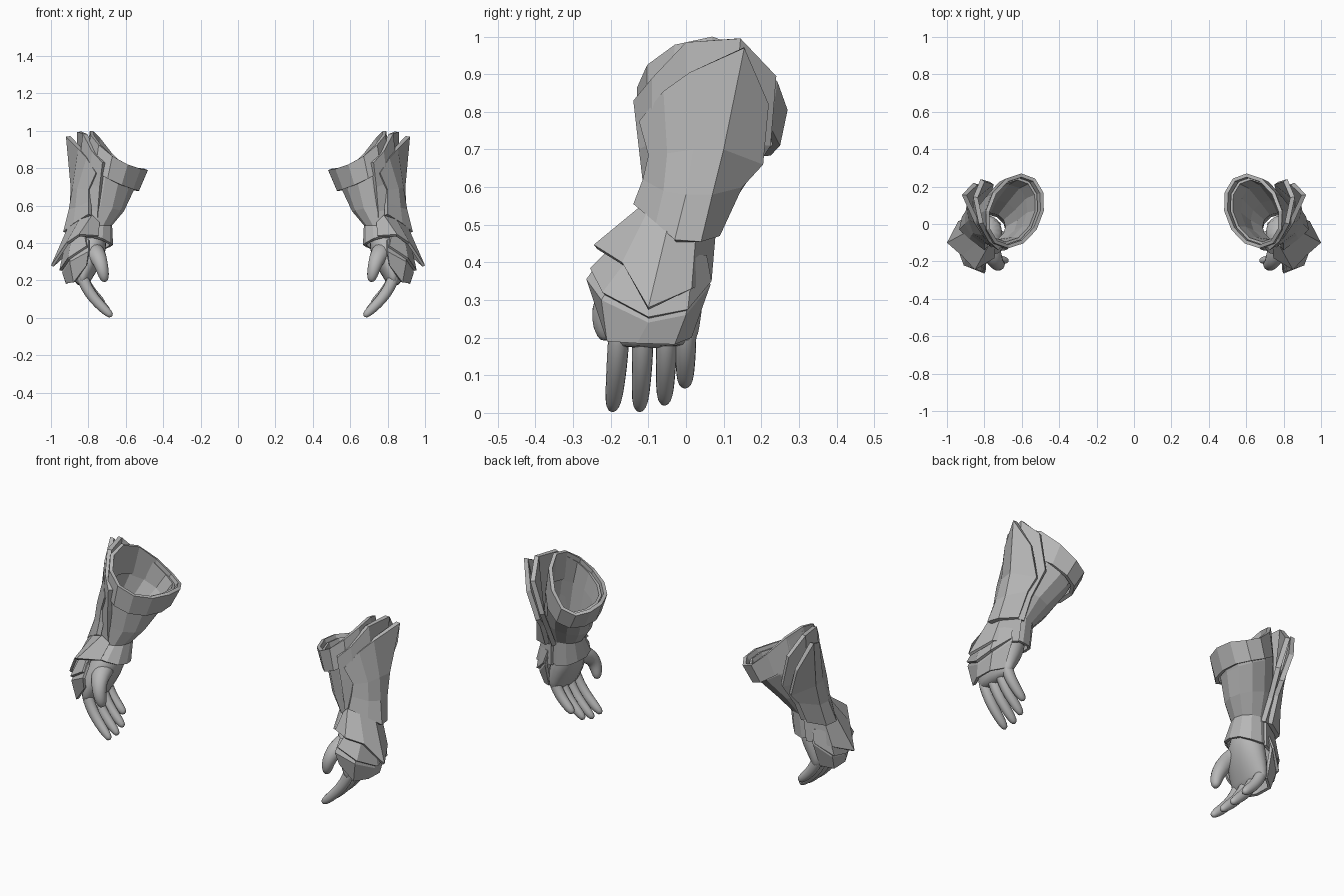
import bpy, bmesh, math
from mathutils import Vector

steel = bpy.data.materials.new("grey steel")
steel.diffuse_color = (0.47, 0.47, 0.47, 1)


def finish(name, bm, thick=0.0, smooth=False):
    """Turn a bmesh into an object mirrored to the other arm."""
    me = bpy.data.meshes.new(name)
    bm.to_mesh(me)
    bm.free()
    me.materials.append(steel)
    ob = bpy.data.objects.new(name, me)
    bpy.context.collection.objects.link(ob)
    if thick:
        m = ob.modifiers.new("thickness", "SOLIDIFY")
        m.thickness, m.offset = thick, -1
    if smooth:
        m = ob.modifiers.new("rounding", "SUBSURF")
        m.levels = m.render_levels = 1
        me.polygons.foreach_set("use_smooth", [True] * len(me.polygons))
    ob.modifiers.new("other_arm", "MIRROR").use_mirror_merge = False
    return ob


def skin(bm, rows, closed=False, cap=False):
    """Bridge rows of points with quads."""
    vs = [[bm.verts.new(p) for p in r] for r in rows]
    n = len(rows[0])
    for a, b in zip(vs, vs[1:]):
        for i in range(n if closed else n - 1):
            j = (i + 1) % n
            bm.faces.new((a[i], b[i], b[j], a[j]))
    if cap:
        bm.faces.new(vs[0])
        bm.faces.new(list(reversed(vs[-1])))
        bmesh.ops.recalc_face_normals(bm, faces=bm.faces)


def plate(name, rows, thick):
    bm = bmesh.new()
    skin(bm, rows)
    finish(name, bm, thick)


def sleeve(name, rings, thick, n=12):
    """Open tube of tilted ellipses: cx, cy, cz, rx, ry, tilt, back dip, front dip, shear."""
    rows = []
    for cx, cy, cz, rx, ry, t, back, front, shear in rings:
        row = []
        for i in range(n):
            c, s = math.cos(2 * math.pi * i / n), math.sin(2 * math.pi * i / n)
            dip = (back if s > 0 else front) * s * s
            row.append((cx + rx * c - shear * s, cy + ry * s, cz + t * c - dip))
        rows.append(row)
    bm = bmesh.new()
    skin(bm, rows, closed=True)
    finish(name, bm, thick)


def limb(name, path, side, n=8):
    """Rounded tube; path points are (position, half width, half depth)."""
    pts = [Vector(p[0]) for p in path]
    rows = []
    for i, (p, w, d) in enumerate(path):
        t = (pts[min(i + 1, len(pts) - 1)] - pts[max(i - 1, 0)]).normalized()
        s = Vector(side)
        s = (s - t * s.dot(t)).normalized()
        u = t.cross(s)
        rows.append([pts[i] + s * w * math.cos(2 * math.pi * k / n)
                     + u * d * math.sin(2 * math.pi * k / n) for k in range(n)])
    bm = bmesh.new()
    skin(bm, rows, closed=True, cap=True)
    finish(name, bm, smooth=True)


# Forearm tube, flaring at the wrist, and flared cuff at the elbow
sleeve("forearm_sleeve", [
    (.655, .07, .88, .140, .18, .10, .08, .03, .03),
    (.69, .06, .75, .132, .165, .07, .03, 0, .02),
    (.735, .02, .60, .125, .12, .03, 0, 0, 0),
    (.767, -.015, .495, .094, .088, 0, 0, 0, 0),
    (.78, -.053, .40, .112, .118, .01, .045, -.04, 0)], .015)
sleeve("elbow_cuff", [
    (.637, .07, .895, .155, .20, .105, .09, .03, .035),
    (.672, .06, .755, .143, .19, .075, .045, .01, .025)], .02)

# Layered forearm plates, each row running front to back
plate("inner_forearm_plate", [
    [(.725, -.14, .83), (.78, -.09, .89), (.83, 0, .985), (.86, .145, .995), (.82, .24, .895)],
    [(.74, -.125, .70), (.80, -.09, .72), (.86, 0, .72), (.86, .12, .72), (.77, .225, .71)],
    [(.75, -.11, .57), (.81, -.09, .58), (.87, -.01, .58), (.86, .07, .58), (.79, .14, .58)],
    [(.755, -.10, .47), (.81, -.10, .47), (.88, -.02, .48), (.87, .05, .48), (.79, .085, .47)],
], .025)
plate("outer_forearm_plate", [
    [(.76, -.125, .775), (.81, -.06, .855), (.855, .01, .905), (.92, .155, .97), (.86, .22, .82)],
    [(.80, -.10, .685), (.86, -.05, .69), (.885, .02, .70), (.895, .10, .70), (.81, .205, .66)],
    [(.80, -.115, .62), (.87, -.06, .59), (.905, 0, .58), (.90, .07, .58), (.82, .15, .60)],
    [(.80, -.14, .555), (.88, -.08, .505), (.935, -.03, .46), (.92, .04, .455), (.83, .09, .47)],
], .025)

# Spiked wrist guard over the back of the wrist
plate("wrist_guard", [
    [(.74, -.105, .51), (.78, -.12, .55), (.84, -.10, .54), (.89, -.04, .53),
     (.88, .03, .52), (.80, .08, .49)],
    [(.745, -.182, .44), (.85, -.245, .447), (.92, -.17, .40), (1.0, -.10, .28),
     (.94, .015, .33), (.81, .068, .35)],
], .015)

# Second layer peeking out below the spike
plate("guard_rim", [
    [(.82, -.20, .44), (.89, -.14, .43), (.92, -.07, .42), (.91, .02, .42), (.84, .055, .42)],
    [(.81, -.255, .385), (.91, -.222, .32), (.955, -.10, .255), (.945, .005, .275),
     (.86, .068, .35)],
], .015)

# Knuckle guard over the back of the hand
plate("knuckle_guard", [
    [(.80, -.22, .42), (.88, -.15, .42), (.91, -.08, .42), (.90, .02, .42), (.83, .05, .42)],
    [(.80, -.265, .355), (.90, -.225, .30), (.94, -.10, .24), (.93, 0, .26), (.85, .065, .34)],
    [(.81, -.24, .28), (.88, -.21, .19), (.92, -.13, .185), (.92, -.03, .182), (.86, .015, .20)],
], .015)

# Palm
limb("palm", [((.77, -.03, .47), .08, .07), ((.78, -.055, .38), .115, .085),
              ((.812, -.085, .29), .135, .075), ((.835, -.092, .21), .13, .053),
              ((.83, -.09, .17), .115, .03)], (0, 1, 0), 12)

# Four curled fingers: root y, tip y, how much shorter they hang
for name, y0, y1, lift in (("index_finger", -.175, -.197, 0),
                           ("middle_finger", -.112, -.124, 0),
                           ("ring_finger", -.05, -.058, .015),
                           ("little_finger", .0, -.003, .055)):
    prof = [(.84, .25, .034), (.825, .19, .034), (.788, .125, .033),
            (.745, .075, .030), (.70, .032, .027), (.672, .006, .015)]
    k = 1 - lift / .21
    path = []
    for i, (x, z, r) in enumerate(prof):
        y = y0 + (y1 - y0) * i / 5
        path.append(((.84 - (.84 - x) * k, y, .25 - (.25 - z) * k), r * .92, r))
    limb(name, path, (0, 1, 0))

# Thumb
limb("thumb", [((.785, -.07, .36), .07, .065), ((.765, -.15, .35), .06, .055),
               ((.742, -.20, .315), .047, .046), ((.728, -.218, .27), .039, .039),
               ((.717, -.217, .225), .032, .035), ((.71, -.21, .19), .017, .018)],
     (1, .3, 0))
